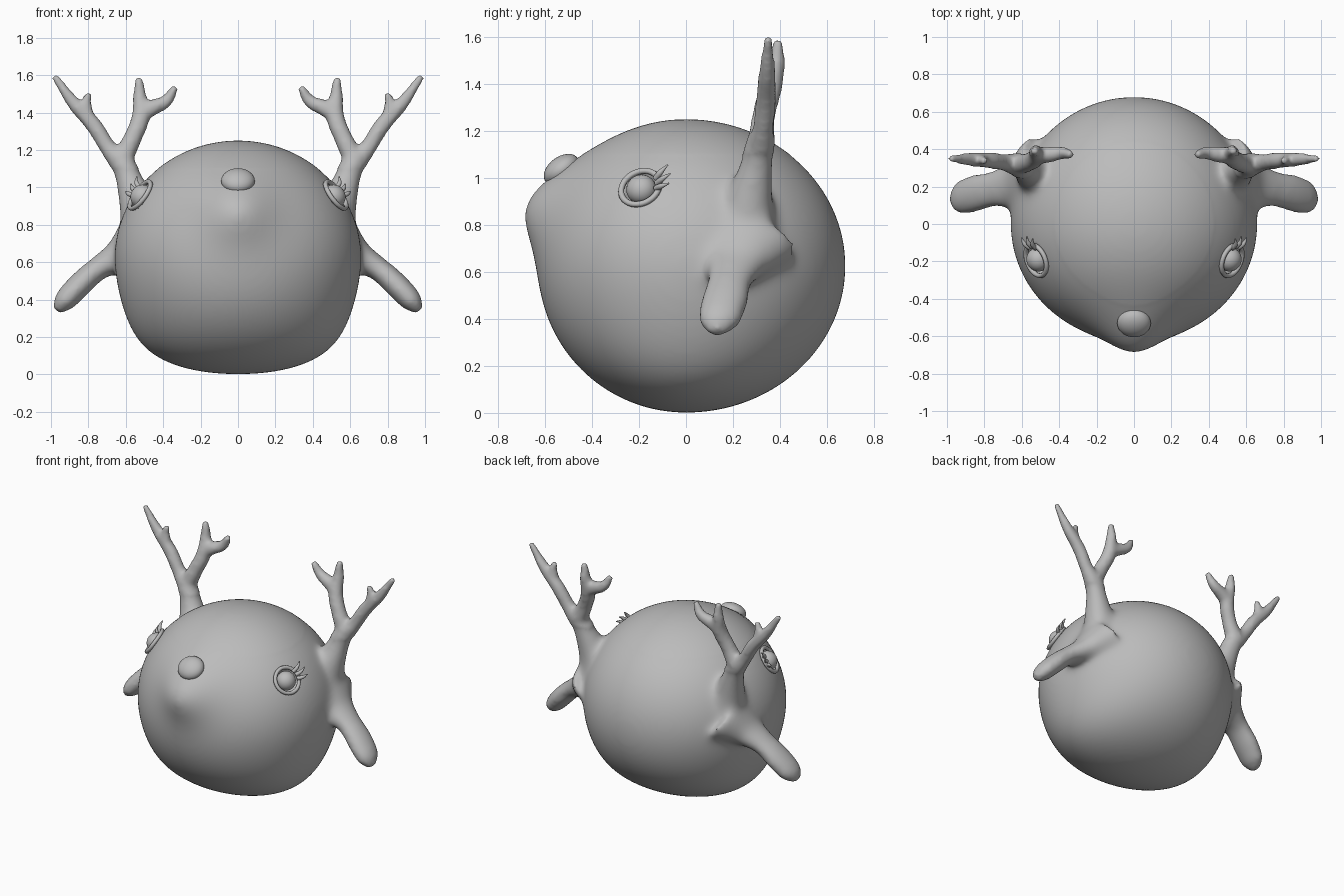
import bpy, bmesh, math
from mathutils import Vector, Matrix

cube = bpy.data.objects.get("Cube")
if cube:
    bpy.data.objects.remove(cube, do_unlink=True)

grey = bpy.data.materials.new("plain grey")
grey.use_nodes = True
grey.diffuse_color = (0.5, 0.5, 0.5, 1)
grey.node_tree.nodes["Principled BSDF"].inputs["Base Color"].default_value = (0.5, 0.5, 0.5, 1)


def add(name, bm):
    mesh = bpy.data.meshes.new(name)
    bm.to_mesh(mesh)
    bm.free()
    mesh.shade_smooth()
    mesh.materials.append(grey)
    ob = bpy.data.objects.new(name, mesh)
    bpy.context.collection.objects.link(ob)
    return ob


def tube(bm, points, side, fatten=1.0):
    """Add a tapered, capped tube through (x, y, z, radius) points."""
    curve = bpy.data.curves.new("path", 'CURVE')
    curve.dimensions = '3D'
    curve.bevel_depth = 1.0
    curve.bevel_resolution = 4
    curve.use_fill_caps = True
    curve.resolution_u = 8
    spline = curve.splines.new('BEZIER')
    spline.bezier_points.add(len(points) - 1)
    for p, (x, y, z, r) in zip(spline.bezier_points, points):
        p.co = (side * x, y, z)
        p.radius = r
        p.handle_left_type = p.handle_right_type = 'AUTO'
    ob = bpy.data.objects.new("path", curve)
    bpy.context.collection.objects.link(ob)
    bpy.context.view_layer.update()
    mesh = bpy.data.meshes.new_from_object(ob.evaluated_get(bpy.context.evaluated_depsgraph_get()))
    mid = sum(p[1] for p in points) / len(points)
    for v in mesh.vertices:
        v.co.y = mid + (v.co.y - mid) * fatten
    start = len(bm.verts)
    bm.from_mesh(mesh)
    bm.verts.ensure_lookup_table()
    bmesh.ops.remove_doubles(bm, verts=bm.verts[start:], dist=0.0005)
    bpy.data.objects.remove(ob)
    bpy.data.curves.remove(curve)
    bpy.data.meshes.remove(mesh)


def ellipsoid(name, centre, axis, radii):
    """A smooth ellipsoid whose local z points along axis."""
    bm = bmesh.new()
    bmesh.ops.create_uvsphere(bm, u_segments=32, v_segments=16, radius=1)
    turn = Vector(axis).to_track_quat('Z', 'Y').to_matrix().to_4x4()
    bm.transform(Matrix.Translation(centre) @ turn @ Matrix.Diagonal((*radii, 1)))
    return add(name, bm)


# Round head with a fuller underside and a raised muzzle
bm = bmesh.new()
bmesh.ops.create_icosphere(bm, subdivisions=6, radius=1)
for v in bm.verts:
    x, y, z = v.co
    px = 0.66 * x * (1 + 0.4 * max(0, -z) ** 3)
    py = y * (0.68 if y > 0 else 0.63)
    pz = 0.625 + 0.625 * z
    if y < 0:
        py -= 0.11 * math.exp(-(px / 0.19) ** 2 - ((pz - 0.9) / 0.18) ** 2)
    v.co = (px, py, pz)

# Antlers and ears grow out of the head
ANTLER = [
    [(.47, .25, .68, .16), (.535, .27, .9, .105), (.585, .3, 1.05, .075), (.635, .32, 1.17, .06)],
    [(.625, .32, 1.14, .06), (.565, .33, 1.26, .05), (.52, .36, 1.38, .05),
     (.525, .385, 1.48, .038), (.53, .39, 1.59, .022)],
    [(.53, .36, 1.38, .045), (.46, .37, 1.425, .045), (.385, .38, 1.46, .036), (.335, .37, 1.54, .022)],
    [(.635, .32, 1.14, .06), (.7, .33, 1.22, .045), (.77, .34, 1.33, .045),
     (.87, .345, 1.44, .038), (.985, .35, 1.6, .02)],
    [(.775, .34, 1.33, .04), (.81, .34, 1.42, .032), (.8, .34, 1.51, .02)],
]
EAR = [(.52, .23, .72, .15), (.65, .2, .625, .085), (.75, .185, .565, .065),
       (.85, .17, .475, .07), (.93, .155, .39, .065), (.975, .145, .335, .03)]
for side in (1, -1):
    for branch in ANTLER:
        tube(bm, branch, side)
    tube(bm, EAR, side, 1.55)
head = add("head", bm)

# Fuse everything into one skin
remesh = head.modifiers.new("fuse", 'REMESH')
remesh.mode = 'VOXEL'
remesh.voxel_size = 0.014
bpy.context.view_layer.update()
fused = bpy.data.meshes.new_from_object(head.evaluated_get(bpy.context.evaluated_depsgraph_get()))
head.modifiers.clear()
bm = bmesh.new()
bm.from_mesh(fused)
roots = [v for v in bm.verts if v.co.z < 1.1]
for step in range(30):
    bmesh.ops.smooth_vert(bm, verts=bm.verts if step < 5 else roots, factor=0.5,
                          use_axis_x=True, use_axis_y=True, use_axis_z=True)

# Sunken eye sockets
EYE = Vector((.525, -.195, .96))
OUT = Vector((.77, -.31, .56)).normalized()
FLIP = Vector((-1, 1, 1))
for side in (1, -1):
    eye, out = (EYE, OUT) if side > 0 else (EYE * FLIP, OUT * FLIP)
    for v in bm.verts:
        d = (v.co - eye).length
        if d < 0.085:
            v.co -= out * 0.05 * min(1, (0.085 - d) / 0.025)
bm.to_mesh(head.data)
bm.free()
head.data.shade_smooth()

# Nose knob
ellipsoid("nose", (0, -.53, 1.035), (0, -.6, .8), (.09, .085, .055))

# Eyes, eyelid rims and lashes
for side, label in ((1, "left"), (-1, "right")):
    flip = Vector((side, 1, 1))
    eye, out = EYE * flip, OUT * flip
    ellipsoid(label + "_eyeball", eye - out * 0.015, out, (.064, .064, .06))
    back = (Vector((0, 1, 0)) - out * out.y).normalized()
    up = Vector((0, 0, 1))
    up = (up - out * up.dot(out) - back * up.dot(back)).normalized()

    # Rim swept as a ring around the eye
    bm = bmesh.new()
    rings = []
    for i in range(40):
        a = math.tau * i / 40
        ray = back * math.cos(a) + up * math.sin(a)
        rings.append([bm.verts.new(eye + ray * (.086 + .013 * math.cos(b)) + out * (.013 * math.sin(b) - .002))
                      for b in (math.tau * j / 8 for j in range(8))])
    for i in range(40):
        r, s = rings[i], rings[(i + 1) % 40]
        for j in range(8):
            k = (j + 1) % 8
            bm.faces.new((r[j], s[j], s[k], r[k]))
    bmesh.ops.recalc_face_normals(bm, faces=bm.faces)
    add(label + "_eyelid", bm)

    # Lashes fan out from the rear corner
    bm = bmesh.new()
    for a in (-0.3, 0.05, 0.4):
        ray = back * math.cos(a) + up * math.sin(a)
        path = [eye + ray * .075, eye + ray * .105 + out * .022, eye + ray * .145 + out * .03 + up * .012]
        tube(bm, [(*p, r) for p, r in zip(path, (.014, .012, .003))], 1)
    add(label + "_eyelashes", bm)
